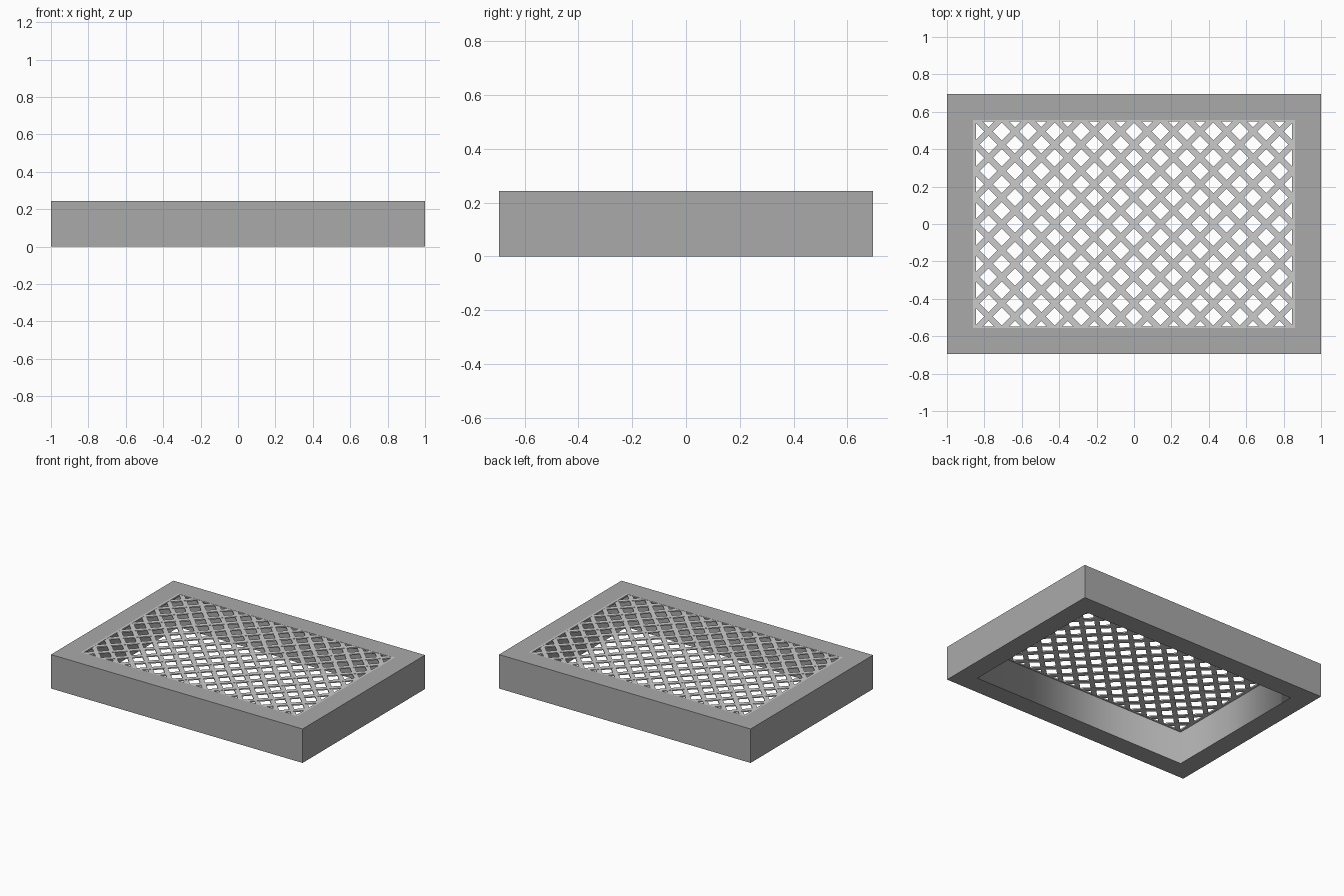
import bpy, bmesh, math
from mathutils import Matrix, Vector

if "Cube" in bpy.data.objects:
    bpy.data.objects.remove(bpy.data.objects["Cube"])

HX, HY, H = 1.0, 0.695, 0.244       # outer half sizes and height
IX, IY = 0.86, 0.555                # opening half sizes


def add_object(name, bm):
    bmesh.ops.recalc_face_normals(bm, faces=bm.faces)
    mesh = bpy.data.meshes.new(name)
    bm.to_mesh(mesh)
    bm.free()
    obj = bpy.data.objects.new(name, mesh)
    bpy.context.collection.objects.link(obj)
    return obj


def ring(name, ox, oy, ix, iy, z0, z1, smooth_inside=False):
    """Rectangular frame with a rectangular hole."""
    bm = bmesh.new()
    signs = [(-1, -1), (1, -1), (1, 1), (-1, 1)]
    loops = [[bm.verts.new((sx * x, sy * y, z)) for sx, sy in signs]
             for x, y, z in ((ox, oy, z0), (ox, oy, z1), (ix, iy, z1), (ix, iy, z0))]
    for k in range(4):
        a, b = loops[k], loops[(k + 1) % 4]
        for i in range(4):
            j = (i + 1) % 4
            face = bm.faces.new((a[i], a[j], b[j], b[i]))
            face.smooth = smooth_inside and k == 2
    return add_object(name, bm)


def lattice(name, angle, z0, z1, step=0.1, width=0.033):
    """Parallel diagonal bars trimmed to the opening."""
    bm = bmesh.new()
    for i in range(-9, 10):
        m = (Matrix.Rotation(angle, 4, 'Z')
             @ Matrix.Translation((0, i * step, (z0 + z1) / 2))
             @ Matrix.Diagonal((3, width, z1 - z0, 1)))
        bmesh.ops.create_cube(bm, size=1, matrix=m)
    for n, d in ((Vector((1, 0, 0)), IX), (Vector((0, 1, 0)), IY)):
        for s in (-1, 1):
            bmesh.ops.bisect_plane(bm, geom=bm.verts[:] + bm.edges[:] + bm.faces[:],
                                   plane_co=n * s * d, plane_no=n * s, clear_outer=True)
            bmesh.ops.holes_fill(bm, edges=[e for e in bm.edges if e.is_boundary], sides=0)
    return add_object(name, bm)


# Outer box frame, open through the middle, in darker grey
frame = ring("outer_frame", HX, HY, IX, IY, 0, H, smooth_inside=True)
dark = bpy.data.materials.new("dark_grey")
dark.diffuse_color = (0.4, 0.4, 0.4, 1)
dark.use_nodes = True
dark.node_tree.nodes["Principled BSDF"].inputs["Base Color"].default_value = dark.diffuse_color
frame.data.materials.append(dark)

# Thin rim holding the mesh
ring("mesh_rim", IX, IY, IX - 0.016, IY - 0.008, H - 0.010, H)

# Crossed diagonal bars
lattice("grille_bars_rising", math.radians(45), H - 0.009, H - 0.001)
lattice("grille_bars_falling", math.radians(-45), H - 0.010, H - 0.002)
